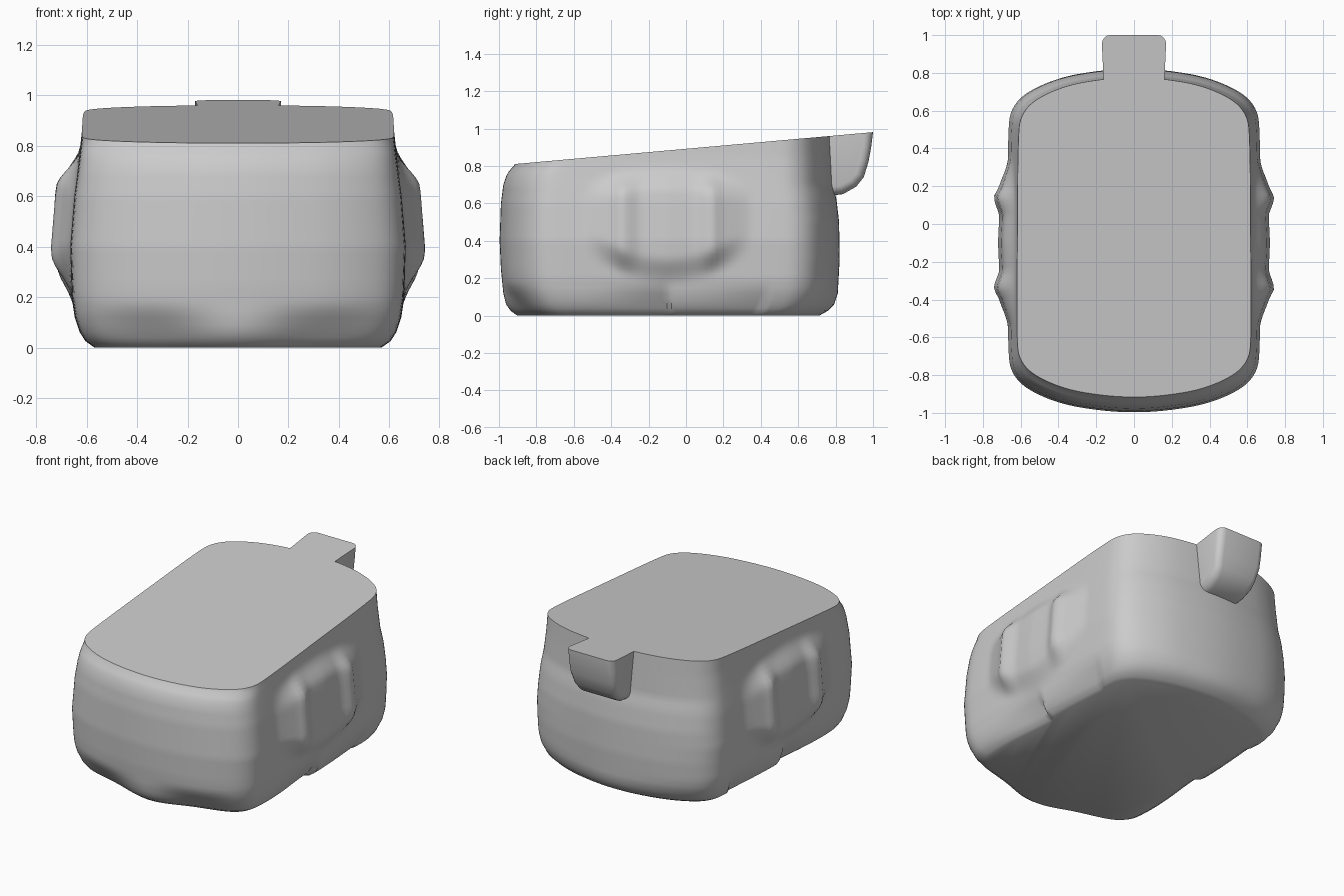
import bpy, bmesh, math
from mathutils import Vector

if "Cube" in bpy.data.objects:
    bpy.data.objects.remove(bpy.data.objects["Cube"])

grey = bpy.data.materials.new("plain grey")
grey.use_nodes = True
grey.diffuse_color = (0.6, 0.6, 0.6, 1)
grey.node_tree.nodes["Principled BSDF"].inputs["Base Color"].default_value = (0.6, 0.6, 0.6, 1)

MID = -0.085                     # y of the plan's centre
TOP = Vector((0, 0, 0.892))      # point on the sloping lid plane
TOP_N = Vector((0, -0.089, 1)).normalized()


def lerp(table, t):
    """Piecewise interpolation with eased corners."""
    for (a, va), (b, vb) in zip(table, table[1:]):
        if t <= b:
            k = max(0, (t - a) / (b - a))
            return va + (vb - va) * k
    return table[-1][1]


def ease(t):
    t = min(1, max(0, t))
    return t * t * (3 - 2 * t)


def finish(bm, name):
    """Slice off everything above the lid plane, cap it and make the object."""
    cut = bmesh.ops.bisect_plane(bm, geom=bm.verts[:] + bm.edges[:] + bm.faces[:],
                                 plane_co=TOP, plane_no=TOP_N, clear_outer=True)
    edges = [e for e in cut["geom_cut"] if isinstance(e, bmesh.types.BMEdge)]
    bmesh.ops.contextual_create(bm, geom=edges)
    bmesh.ops.recalc_face_normals(bm, faces=bm.faces[:])
    mesh = bpy.data.meshes.new(name)
    bm.to_mesh(mesh)
    bm.free()
    obj = bpy.data.objects.new(name, mesh)
    bpy.context.collection.objects.link(obj)
    mesh.materials.append(grey)
    bpy.ops.object.select_all(action='DESELECT')
    obj.select_set(True)
    bpy.context.view_layer.objects.active = obj
    bpy.ops.object.shade_smooth_by_angle(angle=math.radians(40))
    return obj


# Plan outline: one quarter, mirrored, corner-cut smooth, then evenly resampled
quarter = [(1, 0), (1, .66), (.97, .77), (.86, .86), (.6, .945), (.3, .985), (0, 1)]
plan = [Vector(p) for p in quarter]
plan += [Vector((-p.x, p.y)) for p in plan[-2::-1]]
plan += [Vector((p.x, -p.y)) for p in plan[-2:0:-1]]
for _ in range(3):
    plan = [a.lerp(b, k) for a, b in zip(plan, plan[1:] + plan[:1]) for k in (.25, .75)]


def resample(pts, count):
    pts = pts + pts[:1]
    dist = [0]
    for a, b in zip(pts, pts[1:]):
        dist.append(dist[-1] + (b - a).length)
    xs = [(d, p.x) for d, p in zip(dist, pts)]
    ys = [(d, p.y) for d, p in zip(dist, pts)]
    return [(lerp(xs, dist[-1] * i / count), lerp(ys, dist[-1] * i / count))
            for i in range(count)]


# Half width, front reach and back reach at each height
width = [(0, .57), (.025, .605), (.06, .628), (.12, .648), (.2, .66), (.4, .668),
         (.6, .652), (.75, .632), (.85, .62), (1, .61)]
front = [(0, .82), (.025, .855), (.06, .88), (.12, .895), (.25, .908), (.4, .915),
         (.6, .908), (.7, .895), (.76, .875), (.79, .85), (.81, .828), (1, .82)]
back = [(0, .8), (.025, .845), (.06, .88), (.12, .9), (.3, .91), (.5, .907),
        (.62, .893), (.7, .875), (1, .862)]
# Side relief: two upright ridges with a padded panel between them
ridge = [(-.54, 0), (-.48, .018), (-.39, .05), (-.345, .075), (-.31, .068), (-.25, .045),
         (-.1, .052), (.05, .045), (.11, .068), (.145, .075), (.19, .05), (.28, .018), (.34, 0)]


def relief(y, z):
    low = .17 + .8 * (y + .1) ** 2
    high = .8 - .35 * (y + .1) ** 2
    return lerp(ridge, y) * ease((z - low) / .15) * ease((high - z) / .14)


# Body: rings stacked upwards, with a scalloped lower rim
bm = bmesh.new()
outline = resample(plan, 240)
heights = [0, .01, .025, .04, .06, .09, .12] + [.15 + .025 * i for i in range(35)]
rings = []
for z in heights:
    ring = []
    for u, v in outline:
        reach = lerp(front, z) if v > 0 else lerp(back, z)
        lobes = 6 if v > 0 else 4
        angle = math.atan2(u, v) * lobes
        notch = (1 - math.cos(angle)) / 2 * (1 if v > -.6 else .3)
        pinch = 1 - .055 * notch * ease((.19 - z) / .15)
        x = u * lerp(width, z) * pinch
        y = MID - v * reach * pinch
        if abs(u) > .9:
            x += math.copysign(relief(y, z), u)
        ring.append(bm.verts.new((x, y, z)))
    rings.append(ring)
for lower, upper in zip(rings, rings[1:]):
    for i in range(len(lower)):
        j = (i + 1) % len(lower)
        bm.faces.new((lower[i], lower[j], upper[j], upper[i]))
bm.faces.new(rings[0])
finish(bm, "body")

# Rear tab: rounded lug hanging below the lid at the back
bm = bmesh.new()
side = [(.765, 1.1), (.765, .64), (.84, .65), (.91, .69), (.95, .74), (.975, .82), (.99, .9),
        (1, .98), (1, 1.1)]
face = bm.faces.new([bm.verts.new((-.17, y, z)) for y, z in side])
bmesh.ops.extrude_face_region(bm, geom=[face])
bm.verts.ensure_lookup_table()
for v in bm.verts[len(side):]:
    v.co.x = .17
for v in bm.verts:
    v.co.x *= .82 + .18 * ease((v.co.z - .62) / .2)
rim = [e for e in bm.edges if abs(e.verts[0].co.x - e.verts[1].co.x) < .1
       and max(p.co.y for p in e.verts) > .77 and min(p.co.z for p in e.verts) < 1.05]
bmesh.ops.bevel(bm, geom=rim, offset=.045, segments=4, profile=.5, affect='EDGES',
                clamp_overlap=True)
finish(bm, "rear_tab")
